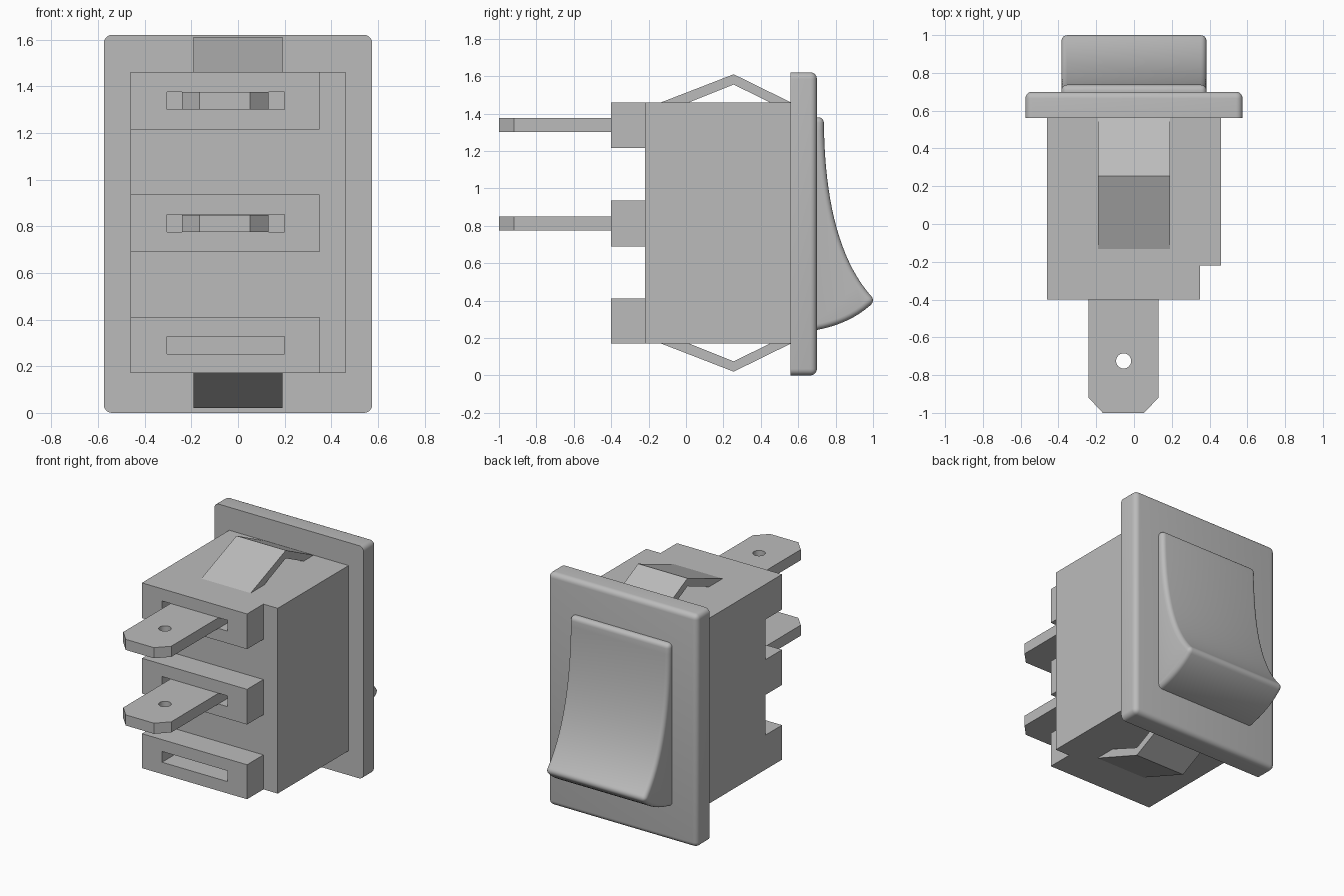
import bpy, bmesh, math
from mathutils import Vector

cube = bpy.data.objects.get("Cube")
if cube:
    bpy.data.objects.remove(cube, do_unlink=True)

grey = bpy.data.materials.new("plain grey")
grey.use_nodes = True
grey.diffuse_color = (0.5, 0.5, 0.5, 1)
grey.node_tree.nodes["Principled BSDF"].inputs["Base Color"].default_value = (0.5, 0.5, 0.5, 1)

HEIGHT = 1.62
SLOT_Z = [0.29, 0.812, 1.338]


def prism(name, points, axis, low, high, bevel_rule=None, radius=0.03):
    """Extrude a 2D outline along axis; edges passing bevel_rule are rounded."""
    def place(p, d):
        return (d, p[0], p[1]) if axis == "x" else (p[0], p[1], d)
    bm = bmesh.new()
    face = bm.faces.new([bm.verts.new(place(p, low)) for p in points])
    out = bmesh.ops.extrude_face_region(bm, geom=[face])
    shift = Vector(place((0, 0), high - low))
    bmesh.ops.translate(bm, vec=shift,
                        verts=[v for v in out["geom"] if isinstance(v, bmesh.types.BMVert)])
    bmesh.ops.recalc_face_normals(bm, faces=bm.faces)
    if bevel_rule:
        bmesh.ops.bevel(bm, geom=[e for e in bm.edges if bevel_rule(e)], offset=radius,
                        offset_type="OFFSET", segments=5, profile=0.5,
                        affect="EDGES", clamp_overlap=True)
    mesh = bpy.data.meshes.new(name)
    bm.to_mesh(mesh)
    bm.free()
    mesh.materials.append(grey)
    obj = bpy.data.objects.new(name, mesh)
    bpy.context.collection.objects.link(obj)
    return obj


def activate(obj):
    bpy.ops.object.select_all(action="DESELECT")
    obj.select_set(True)
    bpy.context.view_layer.objects.active = obj


def smooth(obj):
    activate(obj)
    bpy.ops.object.shade_smooth_by_angle(angle=math.radians(35))


def box(name, x, y, z, **kw):
    outline = [(y[0], z[0]), (y[1], z[0]), (y[1], z[1]), (y[0], z[1])]
    return prism(name, outline, "x", x[0], x[1], **kw)


def cut(obj, cutter):
    mod = obj.modifiers.new("cut", "BOOLEAN")
    mod.operation = "DIFFERENCE"
    mod.solver = "EXACT"
    mod.object = cutter
    activate(obj)
    bpy.ops.object.modifier_apply(modifier=mod.name)
    bpy.data.objects.remove(cutter, do_unlink=True)


def bezier(a, b, c, steps):
    a, b, c = Vector(a), Vector(b), Vector(c)
    ts = [i / steps for i in range(steps + 1)]
    return [tuple(a * (1 - t) ** 2 + b * 2 * t * (1 - t) + c * t * t) for t in ts]


# Housing: comb-shaped side outline with three terminal blocks
comb = [(0.57, 0.17), (0.57, 1.46)]
for low, high in [(1.215, 1.46), (0.69, 0.935), (0.17, 0.41)]:
    comb += [(-0.4, high), (-0.4, low)]
    if low > 0.2:
        comb += [(-0.22, low), (-0.22, low - 0.28)]
housing = prism("housing", comb, "x", -0.46, 0.46)
cut(housing, box("corner_cutter", (0.35, 0.6), (-0.6, -0.22), (0, 1.7)))
for z in SLOT_Z:
    cut(housing, box("slot_cutter", (-0.305, 0.2), (-0.5, -0.221), (z - 0.0375, z + 0.0375)))

# Blade terminals in the upper two slots
blade = [(-0.24, -0.215), (-0.24, -0.92), (-0.165, -1), (0.052, -1), (0.13, -0.92), (0.13, -0.215)]
for name, z in zip(["middle_terminal", "upper_terminal"], SLOT_Z[1:]):
    terminal = prism(name, blade, "z", z - 0.037, z + 0.037)
    ring = [(-0.055 + 0.04 * math.cos(i * math.tau / 24),
             -0.725 + 0.04 * math.sin(i * math.tau / 24)) for i in range(24)]
    cut(terminal, prism("hole_cutter", ring, "z", z - 0.1, z + 0.1))
    smooth(terminal)

# Bent spring clips above and below the housing
clip = [(-0.135, 1.459), (0.255, 1.61), (0.562, 1.459), (0.45, 1.459), (0.255, 1.555), (0.015, 1.459)]
prism("top_clip", clip, "x", -0.19, 0.19)
prism("bottom_clip", [(y, HEIGHT + 0.01 - z) for y, z in clip], "x", -0.19, 0.19)

# Flange plate: every edge rounded except the rim facing the housing
flange = box("flange", (-0.575, 0.575), (0.56, 0.7), (0, HEIGHT),
             bevel_rule=lambda e: any(v.co.y > 0.6 for v in e.verts), radius=0.035)
smooth(flange)

# Rocker button: concave press face and convex underside
profile = [(0.65, 1.38)]
profile += bezier((0.737, 1.38), (0.738, 0.68), (1.012, 0.4), 20)
profile += bezier((1.012, 0.4), (0.88, 0.265), (0.65, 0.235), 10)[1:]
rocker = prism("rocker", profile, "x", -0.384, 0.384,
               bevel_rule=lambda e: e.calc_face_angle(0) > math.radians(50))
smooth(rocker)
